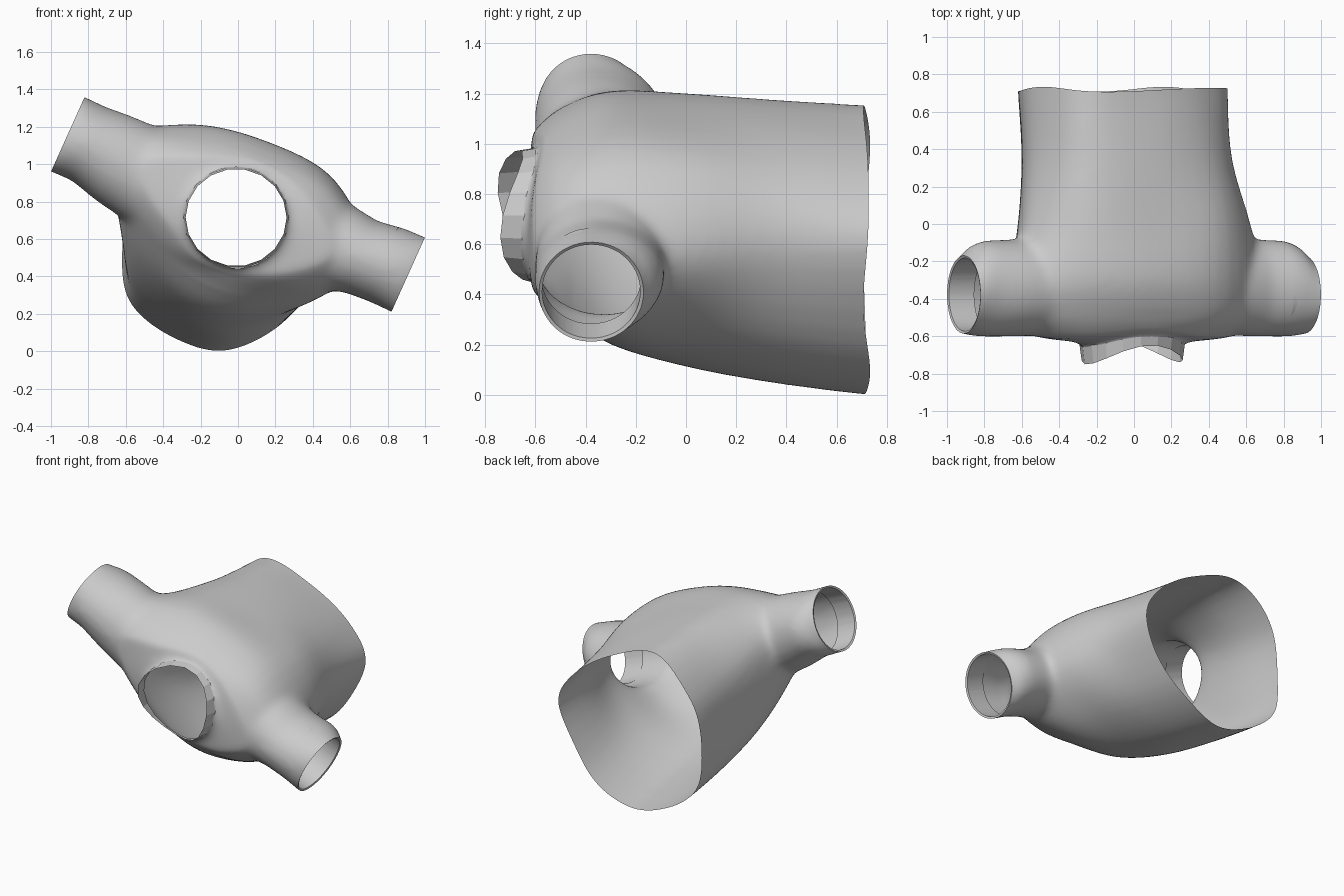
import bpy, bmesh
from math import cos, sin, tau, atan2, hypot
from mathutils import Vector

if "Cube" in bpy.data.objects:
    bpy.data.objects.remove(bpy.data.objects["Cube"])

# Torso cross-sections: y position -> (x, z) outline, from the hem up to the neckline
SECTIONS = {
    .72: [(-.62, .5), (-.57, .25), (-.34, .07), (-.05, .005), (.28, .19),
          (.5, .58), (.38, .84), (.08, 1.05), (-.28, 1.15), (-.56, .88)],
    .35: [(-.6, .55), (-.56, .3), (-.32, .12), (-.02, .05), (.32, .23),
          (.52, .58), (.43, .87), (.1, 1.09), (-.28, 1.17), (-.55, .93)],
    0: [(-.62, .65), (-.56, .4), (-.3, .18), (0, .115), (.37, .27),
        (.62, .55), (.5, .91), (.13, 1.11), (-.28, 1.2), (-.57, 1.03)],
    -.3: [(-.66, .84), (-.53, .52), (-.28, .29), (.02, .2), (.42, .28),
          (.69, .52), (.51, .92), (.13, 1.13), (-.25, 1.21), (-.61, 1.15)],
    -.5: [(-.64, .9), (-.46, .62), (-.26, .45), (0, .34), (.38, .34),
          (.66, .5), (.49, .86), (.15, 1.05), (-.2, 1.13), (-.58, 1.12)],
    -.605: [(-.5, .88), (-.32, .62), (-.2, .48), (0, .42), (.27, .42),
            (.5, .53), (.38, .8), (.13, 1.0), (-.15, 1.04), (-.47, 1.03)],
}
SLEEVE_ENDS = [Vector((-.91, -.382, 1.16)), Vector((.91, -.382, .41))]
SLEEVE_DIRS = [Vector((-.91, 0, .41)).normalized(), Vector((.91, 0, -.41)).normalized()]


def smooth_curve(p, closed, steps):
    """Catmull-Rom through a list of Vectors."""
    n = len(p)
    get = (lambda i: p[i % n]) if closed else (lambda i: p[max(0, min(n - 1, i))])
    out = []
    for i in range(n if closed else n - 1):
        a, b, c, d = (get(i + k) for k in (-1, 0, 1, 2))
        for s in range(steps):
            t = s / steps
            out.append(.5 * (2 * b + (c - a) * t + (2 * a - 5 * b + 4 * c - d) * t ** 2
                             + (3 * b - a - 3 * c + d) * t ** 3))
    return out if closed else out + [p[-1].copy()]


def loft(bm, rings, capped=True):
    rows = [[bm.verts.new(v) for v in r] for r in rings]
    n = len(rows[0])
    for a, b in zip(rows, rows[1:]):
        for i in range(n):
            bm.faces.new((a[i], a[(i + 1) % n], b[(i + 1) % n], b[i]))
    if capped:
        bm.faces.new(rows[0][::-1])
        bm.faces.new(rows[-1])


def ellipse(c, a, b, n=40):
    return [c + a * cos(tau * i / n) + b * sin(tau * i / n) for i in range(n)]


def make_object(name, bm):
    bmesh.ops.recalc_face_normals(bm, faces=bm.faces)
    me = bpy.data.meshes.new(name)
    bm.to_mesh(me)
    bm.free()
    ob = bpy.data.objects.new(name, me)
    bpy.context.collection.objects.link(ob)
    return ob


# Solid torso, lengthened past the hem so it can be trimmed open
bm = bmesh.new()
keys = [[Vector((x, y, z)) for x, z in pts] for y, pts in SECTIONS.items()]
keys.insert(0, [v + Vector((0, .12, 0)) for v in keys[0]])
outlines = [smooth_curve(k, True, 5) for k in keys]
columns = [smooth_curve(list(c), False, 4) for c in zip(*outlines)]
loft(bm, list(zip(*columns)))

# Solid sleeves: (root, middle, root radius, middle radius), rounding in at the back of the end
Y = Vector((0, 1, 0))
ROOTS = [(Vector((-.35, -.33, .86)), Vector((-.66, -.342, 1.03)), .28, .245),
         (Vector((.35, -.33, .62)), Vector((.66, -.342, .505)), .28, .21)]
for end, d, (root, mid, r0, r1) in zip(SLEEVE_ENDS, SLEEVE_DIRS, ROOTS):
    side = d.cross(Y)
    back = end + Y * .037
    loft(bm, [ellipse(root, Y * .265, side * r0),
              ellipse(mid, Y * .26, side * r1),
              ellipse(back - d * .12, Y * .258, side * .217),
              ellipse(back - d * .05 - Y * .012, Y * .242, side * .219),
              ellipse(end, Y * .208, side * .22),
              ellipse(end + d * .12, Y * .16, side * .222)])

# Solid neck stub
NECK = Vector((-.01, 0, .715))
loft(bm, [ellipse(NECK + Y * y, Vector((.268, 0, 0)), Vector((0, 0, .262))) for y in (-.5, -.85)])
shirt = make_object("shirt_body", bm)

# Blend the solids into one cloth surface
rm = shirt.modifiers.new("blend", 'REMESH')
rm.mode = 'VOXEL'
rm.voxel_size = .02
sm = shirt.modifiers.new("soften", 'SMOOTH')
sm.factor, sm.iterations = .5, 18
bpy.context.view_layer.update()
dg = bpy.context.evaluated_depsgraph_get()
blended = bpy.data.meshes.new_from_object(shirt.evaluated_get(dg))
shirt.modifiers.clear()
shirt.data = blended

# Trim open the hem, neck and both sleeves
bm = bmesh.new()
bm.from_mesh(blended)
cuts = [(Vector((0, .72, 0)), Y), (Vector((0, -.63, 0)), -Y)] + list(zip(SLEEVE_ENDS, SLEEVE_DIRS))
for co, no in cuts:
    bmesh.ops.bisect_plane(bm, geom=bm.verts[:] + bm.edges[:] + bm.faces[:], dist=1e-5,
                           plane_co=co, plane_no=no, clear_outer=True)

# Fold each sleeve edge inward as a cuff lying close to the sleeve
for end, d in zip(SLEEVE_ENDS, SLEEVE_DIRS):
    rim = [e for e in bm.edges if e.is_boundary
           and all(abs((v.co - end).dot(d)) < 1e-3 and (v.co - end).length < .4 for v in e.verts)]
    for scale, depth in ((.94, .005), (1.02, .15)):
        new = bmesh.ops.extrude_edge_only(bm, edges=rim)["geom"]
        rim = [g for g in new if isinstance(g, bmesh.types.BMEdge) and g.is_boundary]
        for v in {v for e in rim for v in e.verts}:
            r = v.co - end
            along = d * r.dot(d)
            v.co = end + along + (r - along) * scale - d * depth


def saddle(x, z):
    """Neckline shape: 1 toward the shoulders, -1 at chest and back."""
    return cos(2 * (atan2(z - NECK.z, x - NECK.x) + .38))


# Wavy hem edge, and shoulders lifted around the neckline
for v in bm.verts:
    x, y, z = v.co
    if y > .5:
        v.co.y += (y - .5) * .06 * sin(7 * x + 5 * z)
    elif y < -.45:
        near = max(0, 1 - abs(hypot(x - NECK.x, z - NECK.z) - .27) / .3)
        v.co.y -= .03 * saddle(x, z) * near * min(1, (-.45 - y) / .12)
bm.to_mesh(blended)
bm.free()

# Collar band: rises at the shoulders, dips at chest and back
bm = bmesh.new()
rings = []
for radius, base, rise in ((.282, -.62, .03), (.27, -.69, .055)):
    ring = []
    for i in range(18):
        a = tau * i / 18
        p = NECK + Vector((radius * cos(a), 0, (radius - .01) * sin(a)))
        p.y = base - rise * saddle(p.x, p.z) + (.015 * -sin(a) if rise > .04 else 0)
        ring.append(p)
    rings.append(ring)
loft(bm, rings, capped=False)
collar = make_object("collar_band", bm)

for ob in (shirt, collar):
    bpy.ops.object.select_all(action='DESELECT')
    ob.select_set(True)
    bpy.context.view_layer.objects.active = ob
    bpy.ops.object.shade_smooth_by_angle(angle=.6 if ob is shirt else .2)
